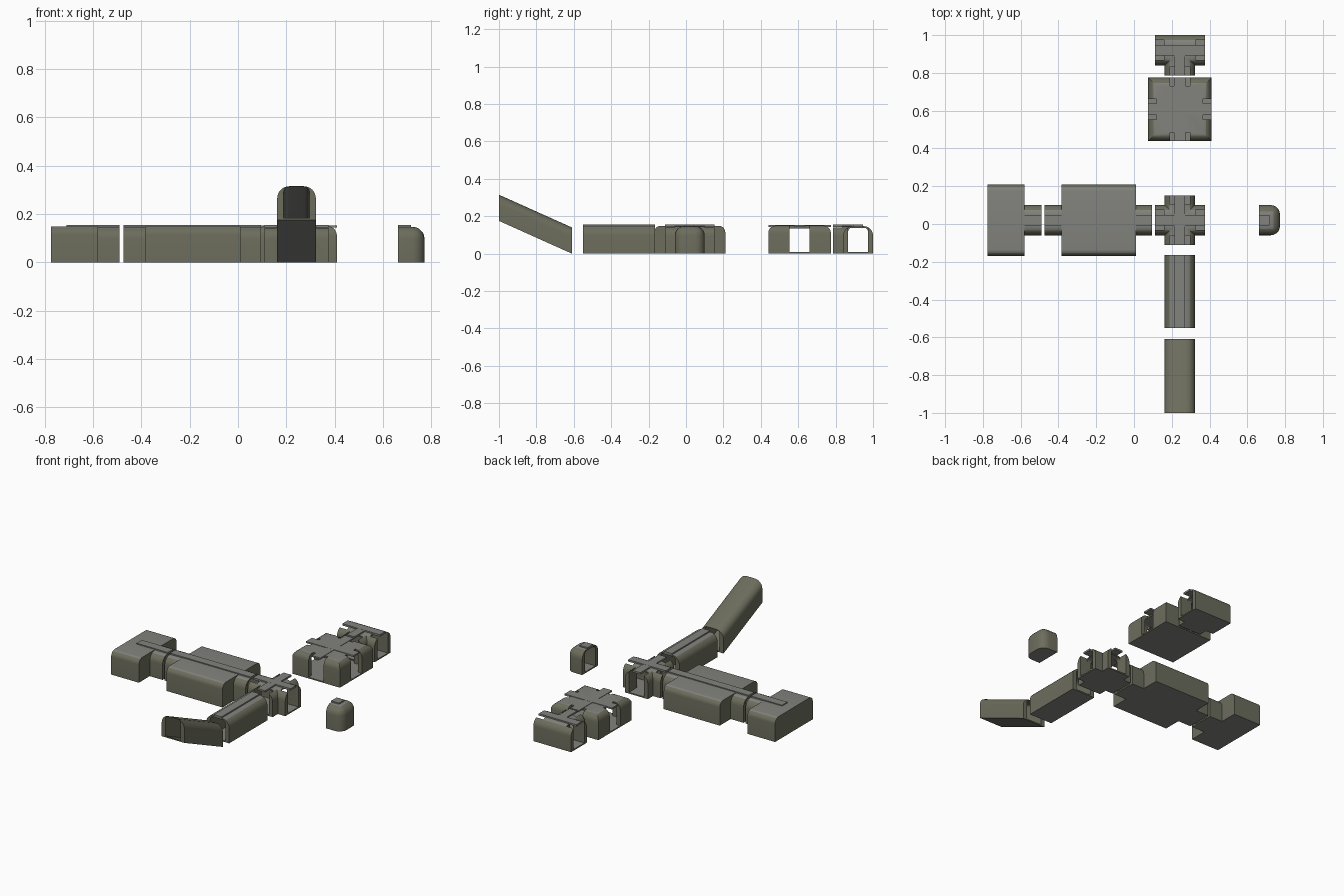
import bpy, bmesh, math

if "Cube" in bpy.data.objects:
    bpy.data.objects.remove(bpy.data.objects["Cube"])

H, HW, R, IN = 0.147, 0.08, 0.05, 0.053   # corridor height, half width, corner radius, inner half width
FLOOR = 0.008
CX, CY = 0.2425, 0.02                     # shared corridor axes

def material(name, rgb):
    m = bpy.data.materials.new(name)
    m.diffuse_color = (*rgb, 1)
    m.use_nodes = True
    m.node_tree.nodes["Principled BSDF"].inputs["Base Color"].default_value = m.diffuse_color
    return m

OLIVE = material("olive shell", (0.150, 0.152, 0.108))
GREY = material("grey panel", (0.225, 0.225, 0.205))

def make(name, bm):
    bmesh.ops.recalc_face_normals(bm, faces=bm.faces)
    me = bpy.data.meshes.new(name)
    bm.to_mesh(me)
    bm.free()
    ob = bpy.data.objects.new(name, me)
    bpy.context.collection.objects.link(ob)
    return ob

def box(x0, x1, y0, y1, z0, z1, bevel=0, rule=None, name="helper"):
    bm = bmesh.new()
    bmesh.ops.create_cube(bm, size=1)
    for v in bm.verts:
        v.co = (x1 if v.co.x > 0 else x0, y1 if v.co.y > 0 else y0, z1 if v.co.z > 0 else z0)
    if bevel:
        edges = [e for e in bm.edges if rule((e.verts[0].co + e.verts[1].co) / 2)]
        bmesh.ops.bevel(bm, geom=edges, offset=bevel, segments=5, profile=0.5, affect='EDGES')
    return make(name, bm)

def vault(axis, a0, a1, c, hw=HW, h=H, r=R, z0=0.0):
    """Round-shouldered profile extruded along x or y."""
    pts = [(-hw, z0), (hw, z0)]
    for s, start in ((1, 0), (-1, 90)):
        for i in range(7):
            t = math.radians(start + 15 * i)
            pts.append((s * (hw - r) + r * math.cos(t), h - r + r * math.sin(t)))
    bm = bmesh.new()
    place = (lambda a, u, z: (a, c + u, z)) if axis == 'x' else (lambda a, u, z: (c + u, a, z))
    rings = [[bm.verts.new(place(a, u, z)) for u, z in pts] for a in (a0, a1)]
    n = len(pts)
    for i in range(n):
        j = (i + 1) % n
        bm.faces.new((rings[0][i], rings[0][j], rings[1][j], rings[1][i]))
    bm.faces.new(rings[0])
    bm.faces.new(rings[1])
    return make("helper", bm)

def bore(axis, a0, a1, c):
    return vault(axis, a0, a1, c, IN, 0.138, 0.02, FLOOR)

def slot(axis, a0, a1, c):
    """Full-height doorway that also opens the roof edge."""
    if axis == 'x':
        return box(a0, a1, c - IN, c + IN, FLOOR, 0.2)
    return box(c - IN, c + IN, a0, a1, FLOOR, 0.2)

def build(name, solids, cutters, shear=None):
    ob = solids[0]
    ob.name = ob.data.name = name
    bpy.context.view_layer.objects.active = ob
    for op, group in (('UNION', solids[1:]), ('DIFFERENCE', cutters)):
        for other in group:
            m = ob.modifiers.new("cut", 'BOOLEAN')
            m.operation, m.object, m.solver = op, other, 'EXACT'
            bpy.ops.object.modifier_apply(modifier=m.name)
    for other in solids[1:] + cutters:
        bpy.data.objects.remove(other)
    me = ob.data
    if shear:
        for v in me.vertices:
            v.co = shear(v.co)
        me.update()
    me.materials.clear()
    me.materials.append(OLIVE)
    me.materials.append(GREY)
    # flat roofs, floors and undersides are grey panels
    for p in me.polygons:
        nz = p.normal.z
        p.material_index = int(nz < -0.85 or nz > (0.97 if shear else 0.9))
    bpy.ops.object.select_all(action='DESELECT')
    ob.select_set(True)
    bpy.ops.object.shade_smooth_by_angle(angle=math.radians(32))
    return ob

def strip(name, x0, x1, y0, y1, top=0.155):
    ob = box(x0, x1, y0, y1, 0.143, top, name=name)
    ob.data.materials.append(GREY)

S = 0.027  # half width of roof strips

# sloping corridor
build("ramp_corridor", [vault('y', -1, -0.61, CX, h=0.14)], [bore('y', -1.05, -0.56, CX)],
      shear=lambda c: (c.x, c.y, c.z + (-0.61 - c.y) * 0.175 / 0.39))

# straight corridor
build("straight_corridor", [vault('y', -0.55, -0.165, CX)], [bore('y', -0.6, -0.1, CX)])
strip("straight_roof_strip", CX - S, CX + S, -0.55, -0.165)

# four-way crossing
x0, x1, y0, y1 = 0.11, 0.375, -0.112, 0.152
build("crossing", [vault('x', x0, x1, CY), vault('y', y0, y1, CX, h=H - 0.0005)],
      [bore('x', x0 - 0.05, x1 + 0.05, CY), bore('y', y0 - 0.05, y1 + 0.05, CX),
       slot('x', x0 - 0.05, x0 + 0.05, CY), slot('x', x1 - 0.05, x1 + 0.05, CY),
       slot('y', y0 - 0.05, y0 + 0.05, CX), slot('y', y1 - 0.05, y1 + 0.05, CX)])
strip("crossing_strip_x", x0, x1, CY - S, CY + S)
strip("crossing_strip_y", CX - S, CX + S, y0, y1, 0.1545)

# T junction
build("t_junction", [vault('x', x0, x1, 0.92), vault('y', 0.787, 0.93, CX, h=H - 0.0005)],
      [bore('x', x0 - 0.05, x1 + 0.05, 0.92), bore('y', 0.7, 0.92, CX),
       slot('x', x0 - 0.05, x0 + 0.05, 0.92), slot('x', x1 - 0.05, x1 + 0.05, 0.92),
       slot('y', 0.7, 0.835, CX)])
strip("t_junction_strip_x", x0, x1, 0.92 - S, 0.92 + S)
strip("t_junction_strip_y", CX - S, CX + S, 0.787, 0.92, 0.1545)

# square room with a doorway on each side
x0, x1, y0, y1, yc = 0.075, 0.41, 0.44, 0.775, 0.6075
room = box(x0, x1, y0, y1, 0, 0.15, 0.04, lambda c: c.z > 0.14)
build("square_room", [room],
      [box(x0 + S, x1 - S, y0 + S, y1 - S, FLOOR, 0.138, 0.03, lambda c: c.z > 0.13),
       slot('x', x0 - 0.05, x0 + 0.045, yc), slot('x', x1 - 0.045, x1 + 0.05, yc),
       slot('y', y0 - 0.05, y0 + 0.045, CX), slot('y', y1 - 0.045, y1 + 0.05, CX)])
strip("square_room_strip_x", x0, x1, yc - 0.03, yc + 0.03, 0.153)
strip("square_room_strip_y", CX - 0.03, CX + 0.03, y0, y1, 0.1525)

# long room with a corridor neck at both ends
build("long_room", [vault('x', -0.385, 0.01, CY, 0.19, 0.149, 0.035), vault('x', -0.475, 0.095, CY)],
      [vault('x', -0.358, -0.017, CY, 0.163, 0.137, 0.025, FLOOR), bore('x', -0.55, 0.15, CY)])
strip("long_room_strip", -0.475, 0.095, CY - S, CY + S)

# end room with one neck
build("end_room", [vault('x', -0.775, -0.58, CY, 0.19, 0.149, 0.035), vault('x', -0.7, -0.49, CY)],
      [vault('x', -0.748, -0.607, CY, 0.163, 0.137, 0.025, FLOOR), bore('x', -0.7, -0.44, CY)])
strip("end_room_strip", -0.71, -0.49, CY - S, CY + S)

# rounded dead-end cap
cap = box(0.662, 0.773, CY - HW, CY + HW, 0, H, R, lambda c: c.x > 0.67 and c.z > 0.01)
build("end_cap", [cap], [bore('x', 0.6, 0.745, CY)])
strip("end_cap_strip", 0.662, 0.717, CY - S, CY + S)
